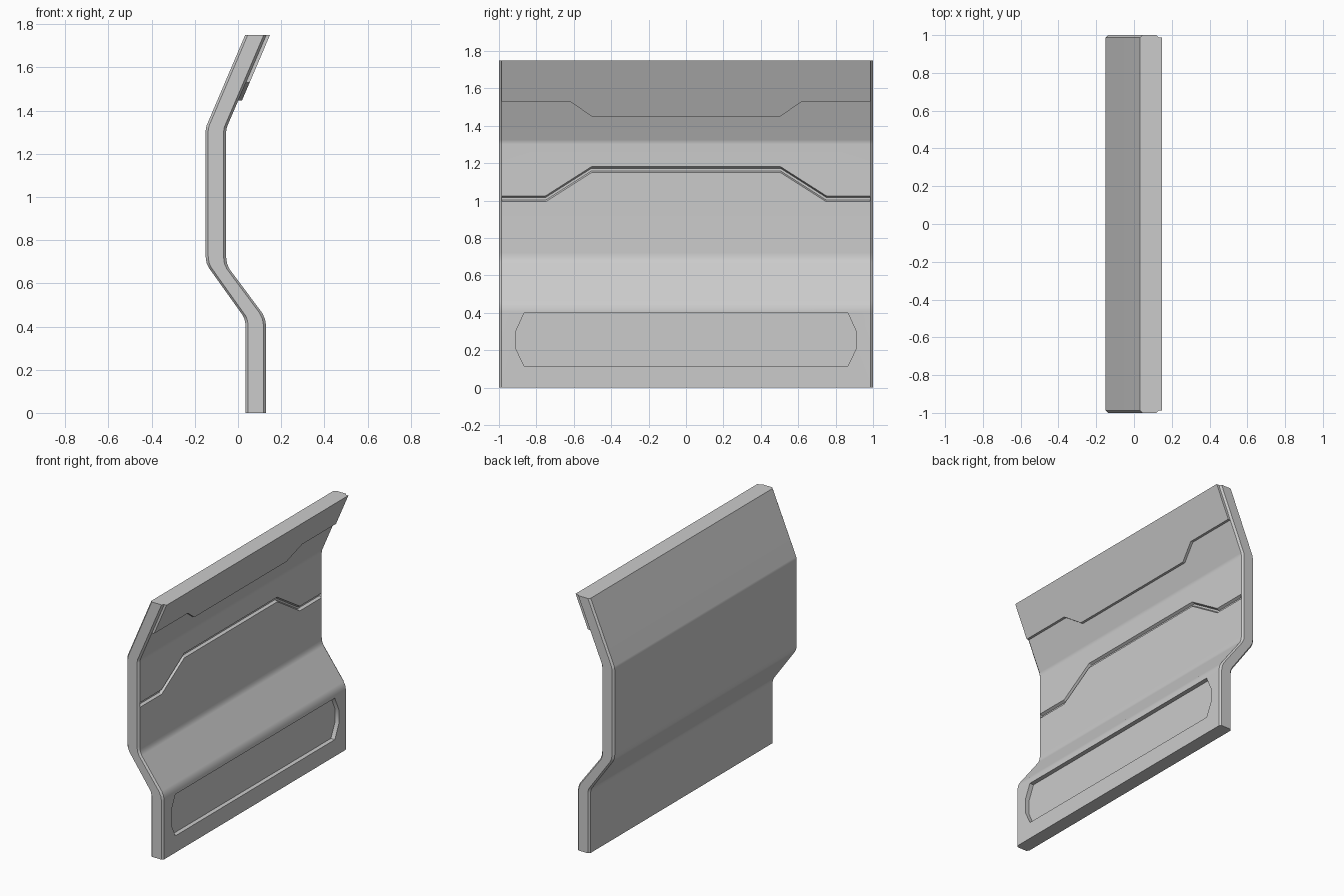
import bpy, bmesh

if "Cube" in bpy.data.objects:
    bpy.data.objects.remove(bpy.data.objects["Cube"])

# Helper: skin a list of equal-length 3D rings into a closed solid
def loft(name, rings):
    bm = bmesh.new()
    vs = [[bm.verts.new(p) for p in r] for r in rings]
    n = len(vs[0])
    for a, b in zip(vs, vs[1:]):
        for i in range(n):
            j = (i + 1) % n
            bm.faces.new((a[i], a[j], b[j], b[i]))
    bm.faces.new(vs[0])
    bm.faces.new(vs[-1])
    bmesh.ops.recalc_face_normals(bm, faces=bm.faces)
    me = bpy.data.meshes.new(name)
    bm.to_mesh(me)
    bm.free()
    ob = bpy.data.objects.new(name, me)
    bpy.context.collection.objects.link(ob)
    return ob

def activate(ob):
    bpy.ops.object.select_all(action='DESELECT')
    ob.select_set(True)
    bpy.context.view_layer.objects.active = ob

def cut(ob, cutter):
    mod = ob.modifiers.new("cut", 'BOOLEAN')
    mod.operation, mod.solver, mod.object = 'DIFFERENCE', 'EXACT', cutter
    activate(ob)
    bpy.ops.object.modifier_apply(modifier=mod.name)
    bpy.data.objects.remove(cutter)

def mirrored(half):
    return half + [(-y, z) for y, z in reversed(half)]

# Wall panel: bent profile swept along y, with chamfered front and back end edges
FRONT = [(0.13, 0), (0.13, 0.405), (0.125, 0.435), (0.112, 0.463), (-0.04, 0.667),
         (-0.051, 0.692), (-0.055, 0.722), (-0.055, 1.302), (-0.051, 1.325), (0.131, 1.75)]
BACK = [(0.034, 0), (0.034, 0.415), (0.03, 0.435), (0.022, 0.452), (-0.135, 0.672),
        (-0.146, 0.695), (-0.15, 0.725), (-0.15, 1.306), (-0.146, 1.33), (0.033, 1.75)]

def section(y, inset):
    return ([(x - inset, y, z) for x, z in FRONT] +
            [(x + inset, y, z) for x, z in reversed(BACK)])

wall = loft("wall_panel", [section(y, i) for y, i in
            [(-1, 0.012), (-0.987, 0), (0.987, 0), (1, 0.012)]])

# Bottom recess with clipped corners
recess = mirrored([(0.865, 0.115), (0.908, 0.205), (0.908, 0.305), (0.865, 0.40)])
cut(wall, loft("recess_cutter", [[(x, y, z) for y, z in recess] for x in (0.1, 0.2)]))

# Stepped groove with sloped walls across the middle
path = mirrored([(0.985, 1.01), (0.75, 1.01), (0.505, 1.166)])

def groove_ring(x, w):
    return [(x, y, z + w) for y, z in path] + [(x, y, z - w) for y, z in reversed(path)]

cut(wall, loft("groove_cutter", [groove_ring(-0.073, 0.007), groove_ring(-0.037, 0.025)]))

# Raised plate on the sloped upper face
plate = mirrored([(0.987, 1.75), (0.987, 1.53), (0.62, 1.53), (0.5, 1.447)])
slope = lambda z: 0.131 + (z - 1.75) * 0.182 / 0.425
upper = loft("upper_plate", [[(slope(z) + d, y, z) for y, z in plate] for d in (-0.01, 0.017)])

# Soft bends, crisp edges
for ob in (wall, upper):
    activate(ob)
    bpy.ops.object.shade_smooth_by_angle(angle=0.5)
    wn = ob.modifiers.new("normals", 'WEIGHTED_NORMAL')
    wn.keep_sharp = True
